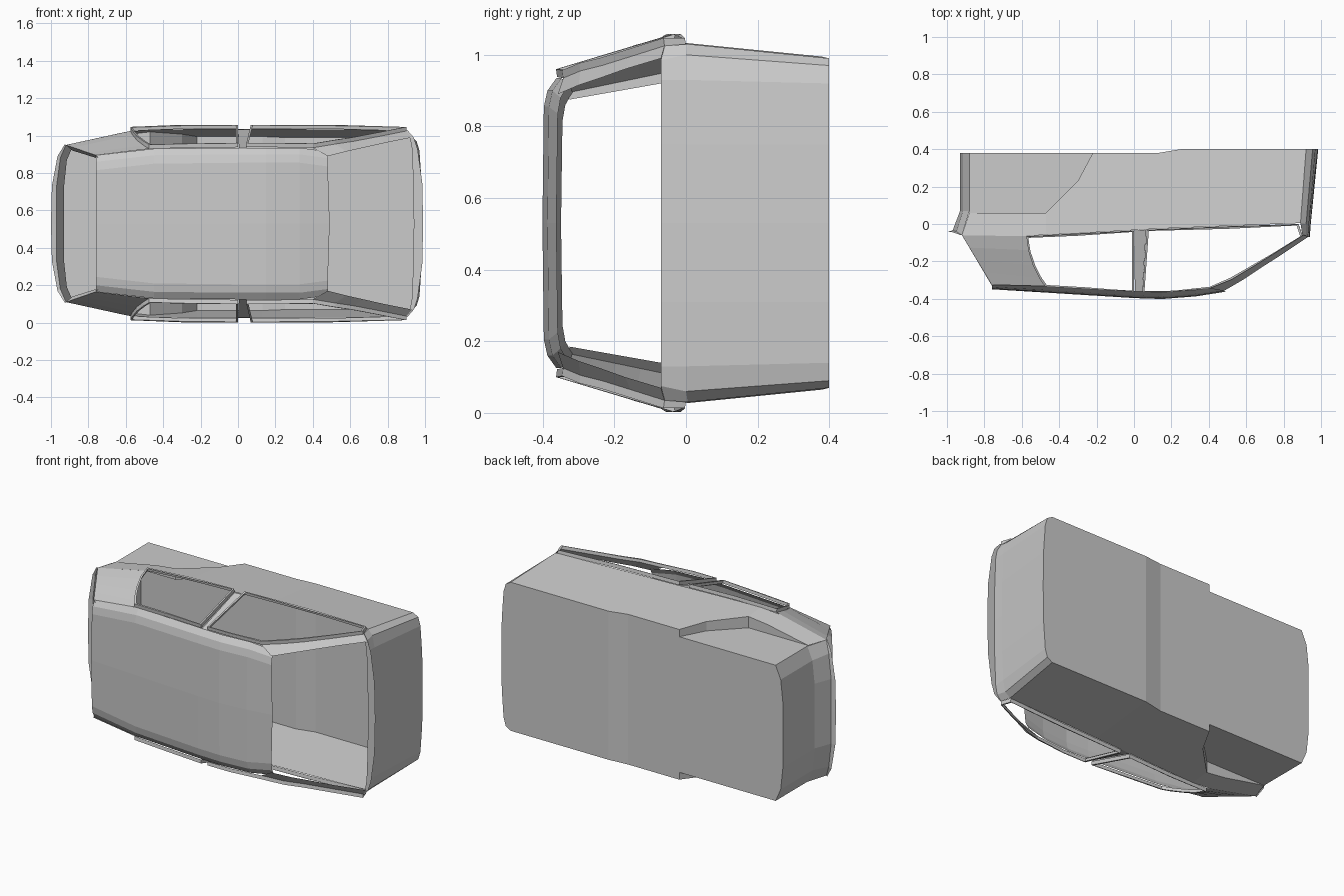
import bpy, bmesh
from mathutils import Vector

if "Cube" in bpy.data.objects:
    bpy.data.objects.remove(bpy.data.objects["Cube"])

# Vehicle shell lying on its side: length along x, roof towards -y, width along z.
# Points are (x, y, w) where w is the distance from the centre plane at z = 0.53.
MID = 0.53


def with_w(line, w):
    return [(x, y, w) for x, y, _ in line]


def with_y(line, y, dx=0.0):
    return [(x + dx, y, w) for x, _, w in line]


def resample(line, n):
    pts = [Vector(p) for p in line]
    out = []
    for i in range(n):
        t = i / (n - 1) * (len(pts) - 1)
        k = min(int(t), len(pts) - 2)
        out.append(pts[k].lerp(pts[k + 1], t - k))
    return out


def shell(name, *lines, closed=False):
    """Loft polylines into a sheet and mirror it across the centre plane."""
    bm = bmesh.new()
    rows = [[bm.verts.new(p) for p in line] for line in lines]
    n = len(rows[0])
    for a, b in zip(rows, rows[1:]):
        for i in range(n if closed else n - 1):
            j = (i + 1) % n
            bm.faces.new((a[i], a[j], b[j], b[i]))
    bmesh.ops.remove_doubles(bm, verts=bm.verts, dist=0.0005)
    bm.normal_update()
    for f in bm.faces:
        if f.normal.dot(f.calc_center_median()) < 0:
            f.normal_flip()
    me = bpy.data.meshes.new(name)
    bm.to_mesh(me)
    bm.free()
    ob = bpy.data.objects.new(name, me)
    bpy.context.collection.objects.link(ob)
    ob.location.z = MID
    mod = ob.modifiers.new("mirror", 'MIRROR')
    mod.use_axis = (False, False, True)
    return ob


# Bulkhead at the front end, with its cowl lip
wall_low = [(.985, .40, 0), (.982, .40, .22), (.97, .40, .39), (.955, .40, .44), (.92, .40, .46)]
wall_mid = [(.945, 0, 0), (.943, 0, .22), (.935, 0, .40), (.92, 0, .47), (.89, .005, .50)]
cowl = [(.94, -.07, 0), (.937, -.07, .22), (.93, -.07, .40), (.92, -.07, .455), (.90, -.06, .495)]
cowl_lip = [(.99, -.07, 0), (.985, -.07, .22), (.96, -.07, .40), (.94, -.07, .46), (.905, -.058, .50)]
shell("front_bulkhead", wall_low, wall_mid, cowl)
shell("cowl_lip", cowl, cowl_lip)

# Body sides with wheel arch cut-outs
belt = [(.89, .005, .50), (.25, -.02, .505), (.13, -.025, .505), (-.22, -.045, .505),
        (-.30, -.05, .504), (-.47, -.058, .502), (-.60, -.065, .49), (-.92, -.06, .42)]
sill = [(.92, .40, .46), (.25, .40, .46), (.13, .38, .465), (-.22, .38, .465),
        (-.30, .23, .478), (-.47, .06, .49), (-.60, .06, .475), (-.88, .06, .42)]
shell("body_side", belt, sill)

# Wheel housing: arch step and inner wall
arch = sill[3:]
arch_in = with_w(arch, .42)
shell("wheel_arch", arch, arch_in)
shell("wheel_inner_wall", arch_in, with_y(arch_in, .38))

# Floor
edge = [(.25, .40, .46), (.13, .38, .465), (-.22, .38, .465)]
shell("front_floor", wall_low, [(.25, .40, p[2]) for p in wall_low])
shell("mid_floor", edge, with_w(edge, 0))
rear_low = [(-.93, .38, 0), (-.93, .38, .20), (-.915, .38, .34), (-.88, .38, .42)]
shell("rear_floor", [(-.22, .38, p[2]) for p in rear_low], rear_low)

# Rear panel with flared top and lip
rear_top = [(-.97, -.035, 0), (-.97, -.035, .20), (-.95, -.04, .35), (-.92, -.06, .42)]
rear_lip = [(-1.0, -.04, 0), (-.995, -.04, .20), (-.965, -.045, .36), (-.925, -.06, .425)]
shell("rear_panel", rear_low, with_y(rear_low, .07), rear_top)
shell("rear_lip", rear_top, rear_lip)

# Roof: one cross-section per station (x, top y, edge half width)
stations = [(-.76, -.345, .365), (-.45, -.364, .40), (0, -.392, .405),
            (.15, -.397, .405), (.33, -.383, .405), (.48, -.358, .385)]
roof = []
for x, y, w in stations:
    s = .8 if x in (-.76, .48) else 1
    roof.append([(x + .01 * (x > .4), y - .004, 0), (x, y, w - .08),
                 (x, y + .010 * s, w - .035), (x, y + .035 * s, w)])
shell("roof", *roof)

# Rear quarter pillar, between rear window and side window
rear_curve = [(-.575, -.065, .495), (-.565, -.14, .475), (-.54, -.22, .445),
              (-.505, -.29, .418), (-.475, -.332, .40)]
shell("rear_pillar", resample([(-.92, -.06, .42), (-.76, -.325, .365)], 5), rear_curve)
shell("rear_window_edge", resample([(-.92, -.06, .42), (-.76, -.33, .365)], 5),
      resample([(-.885, -.07, .39), (-.74, -.325, .345)], 5))

# Windscreen pillar
pillar_side = [(.40, -.343, .405), (.52, -.295, .425), (.62, -.235, .44),
               (.75, -.155, .465), (.90, -.06, .495)]
pillar_glass = [(.48, -.358, .36), (.58, -.30, .385), (.67, -.24, .405),
                (.78, -.17, .43), (.93, -.07, .46)]
shell("windscreen_pillar", pillar_side, pillar_glass)

# Centre pillar
shell("centre_pillar", [(.0, -.035, .503), (.065, -.03, .503)],
      [(.005, -.36, .405), (.045, -.36, .405)])

# Raised lips around the side windows
rear_loop = rear_curve + [(-.25, -.345, .405), (.0, -.36, .408), (.0, -.035, .506), (-.3, -.05, .506)]
front_loop = pillar_side + [(.88, .0, .495), (.5, -.012, .506), (.068, -.03, .506),
                            (.045, -.36, .408), (.2, -.36, .408)]
for name, loop in (("rear_side_window_frame", rear_loop), ("front_side_window_frame", front_loop)):
    n = len(loop)
    c = sum((Vector(p) for p in loop), Vector()) / n
    outer = [Vector(p) + Vector((0, -.003, .022)) for p in loop]
    inner = [p + (c - p).normalized() * .012 for p in outer]
    shell(name, loop, outer, inner, closed=True)
